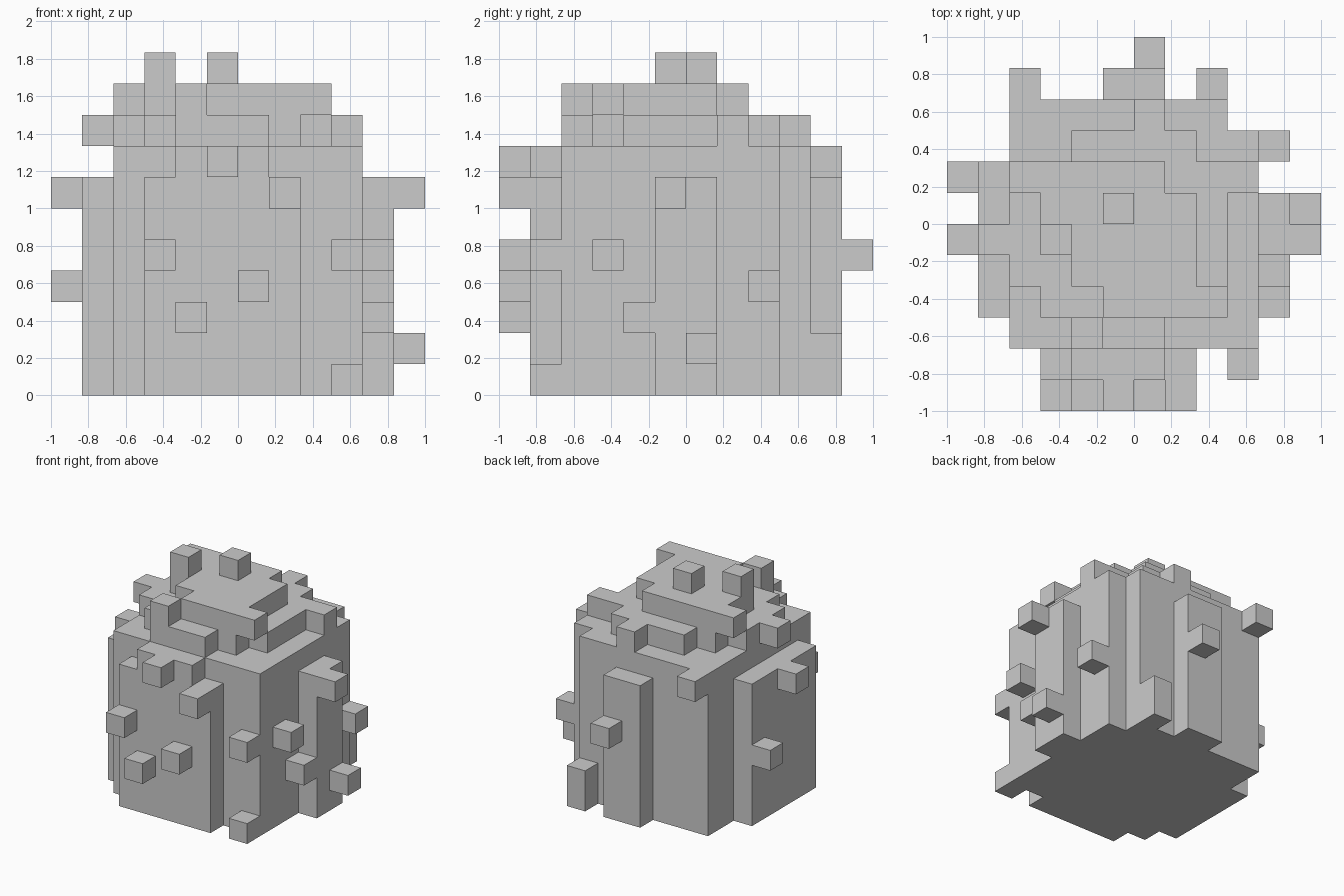
import bpy, bmesh
from mathutils import Vector

if "Cube" in bpy.data.objects:
    bpy.data.objects.remove(bpy.data.objects["Cube"])

U = 1 / 6          # size of one cube
cells = set()


def fill(x0, x1, y0, y1, z0, z1):
    """Fill a box of grid cells."""
    cells.update((x, y, z) for x in range(x0, x1)
                 for y in range(y0, y1) for z in range(z0, z1))


def cube(x, y, z):
    cells.add((x, y, z))


# main body, with one corner cut away
fill(-4, 4, -4, 4, 0, 8)
cells -= {(3, 3, z) for z in range(8)}

# raised panels on the four sides
fill(-3, 2, -5, -4, 0, 7)      # front
fill(-2, 1, -5, -4, 7, 8)
fill(4, 5, -1, 1, 0, 7)        # right
fill(-1, 1, 4, 5, 0, 7)        # back
fill(2, 3, 4, 5, 0, 2)
fill(-5, -4, -3, 2, 0, 7)      # left

# lower roof tier
fill(-3, 2, -3, 2, 8, 9)
fill(-4, -3, -2, 1, 8, 9)
fill(2, 3, -2, 2, 8, 9)
fill(3, 4, 1, 2, 8, 9)
fill(-2, 2, 2, 3, 8, 9)
fill(0, 1, 3, 4, 8, 9)
fill(-2, 1, -4, -3, 8, 9)
cube(-5, -1, 8)

# upper roof tier
fill(-3, 1, -1, 2, 9, 10)
fill(-2, 2, -2, 1, 9, 10)
fill(-1, 3, -3, -2, 9, 10)
cube(-4, 1, 9)
cube(-2, -4, 9)

# single studs sticking out of roof, front, right, back and left
for c in [(-1, 0, 10), (-3, -1, 10),
          (-3, -6, 4), (-2, -6, 2), (-1, -6, 7), (0, -6, 3), (1, -6, 6),
          (3, -5, 0), (3, -5, 4),
          (4, -3, 4), (4, -2, 2), (4, 2, 3), (5, -1, 6), (5, 0, 1),
          (0, 5, 4), (-4, 4, 7),
          (-6, 1, 3), (-6, -1, 6)]:
    cube(*c)

# skin: one quad wherever a filled cell meets an empty one
bm = bmesh.new()
verts = {}


def vert(p):
    if p not in verts:
        verts[p] = bm.verts.new(Vector(p) * U)
    return verts[p]


for c in sorted(cells):
    for axis in range(3):
        a, b = (axis + 1) % 3, (axis + 2) % 3
        for side in (0, 1):
            n = list(c)
            n[axis] += 1 if side else -1
            if tuple(n) in cells:
                continue
            quad = []
            for da, db in ((0, 0), (1, 0), (1, 1), (0, 1)):
                p = list(c)
                p[axis] += side
                p[a] += da
                p[b] += db
                quad.append(vert(tuple(p)))
            bm.faces.new(quad if side else quad[::-1])

mesh = bpy.data.meshes.new("cube_cluster")
bm.to_mesh(mesh)
bm.free()
obj = bpy.data.objects.new("cube_cluster", mesh)
bpy.context.collection.objects.link(obj)
